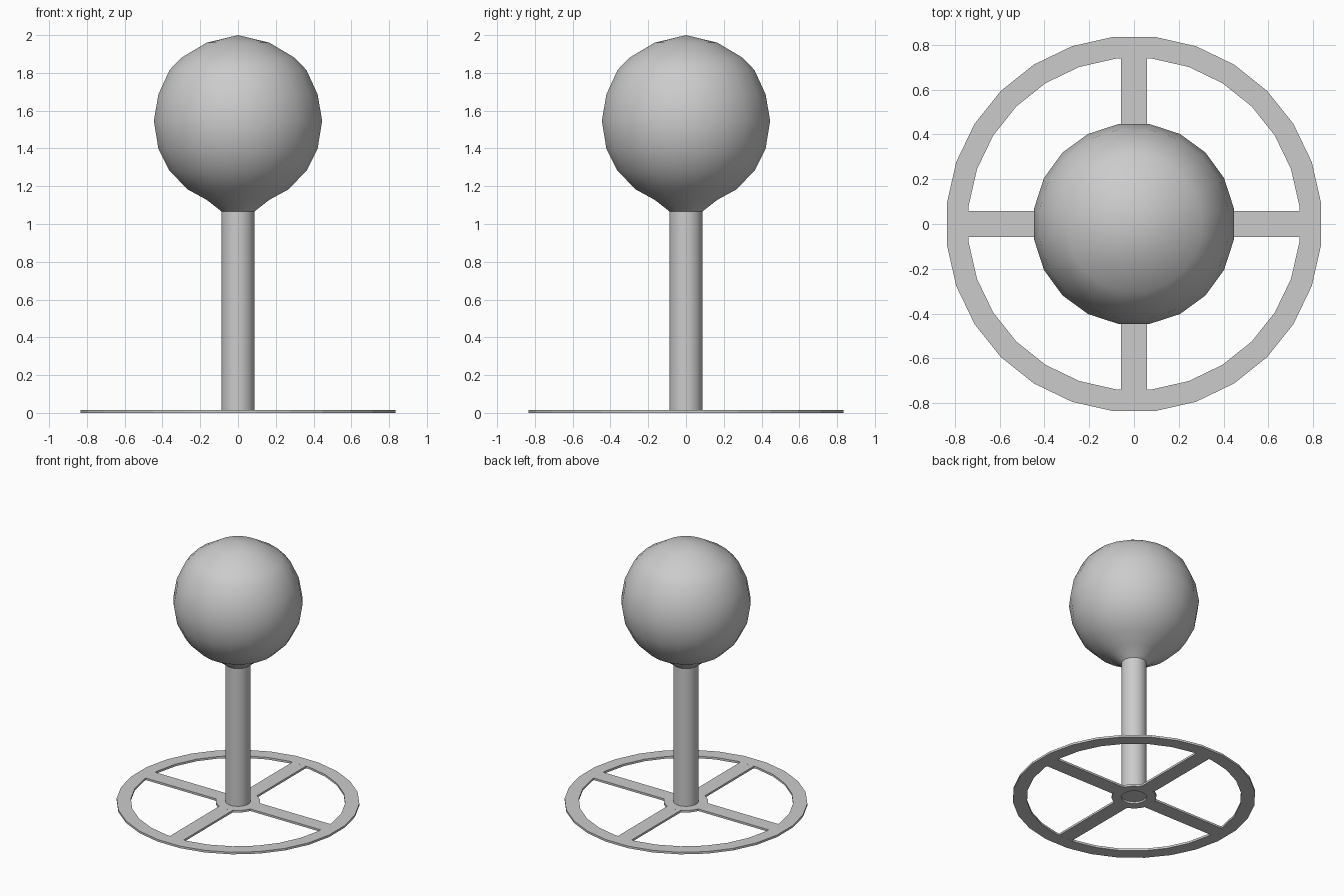
import bpy, bmesh, math
from mathutils import Matrix

cube = bpy.data.objects.get("Cube")
if cube:
    bpy.data.objects.remove(cube, do_unlink=True)

grey = bpy.data.materials.new("light_grey")
grey.use_nodes = True
COLOUR = (0.6, 0.6, 0.6, 1.0)
grey.diffuse_color = COLOUR
grey.node_tree.nodes["Principled BSDF"].inputs["Base Color"].default_value = COLOUR


def finish(name, bm, smooth_angle=None):
    bmesh.ops.remove_doubles(bm, verts=bm.verts, dist=1e-5)
    bmesh.ops.recalc_face_normals(bm, faces=bm.faces)
    mesh = bpy.data.meshes.new(name)
    bm.to_mesh(mesh)
    bm.free()
    mesh.materials.append(grey)
    obj = bpy.data.objects.new(name, mesh)
    bpy.context.collection.objects.link(obj)
    if smooth_angle:
        bpy.ops.object.select_all(action='DESELECT')
        obj.select_set(True)
        bpy.context.view_layer.objects.active = obj
        bpy.ops.object.shade_smooth_by_angle(angle=math.radians(smooth_angle))
    return obj


def lathe(name, profile, sides, closed=False, smooth_angle=None):
    """Revolve (radius, z) points, with a flat side facing each axis."""
    bm = bmesh.new()
    rings = []
    for r, z in profile:
        angles = [2 * math.pi * (i + 0.5) / sides for i in range(sides)]
        if r == 0:
            rings.append([bm.verts.new((0, 0, z))] * sides)
        else:
            rings.append([bm.verts.new((r * math.cos(a), r * math.sin(a), z)) for a in angles])
    pairs = list(zip(rings, rings[1:]))
    if closed:
        pairs.append((rings[-1], rings[0]))
    for low, high in pairs:
        for i in range(sides):
            j = (i + 1) % sides
            corners = list(dict.fromkeys((low[i], low[j], high[j], high[i])))
            bm.faces.new(corners)
    return finish(name, bm, smooth_angle)


THICK = 0.016
POLE_R = 0.088
RIM_IN = 0.742

# Flat wheel-shaped base: rim, hub with an open centre, four spokes
lathe("base_rim", [(RIM_IN, 0), (0.84, 0), (0.84, THICK), (RIM_IN, THICK)], 28, closed=True)
lathe("base_hub", [(POLE_R, 0), (0.155, 0), (0.155, THICK), (POLE_R, THICK)], 20, closed=True)

bm = bmesh.new()
start, end = 0.14, RIM_IN * math.cos(math.pi / 28)
for k in range(4):
    place = (Matrix.Rotation(k * math.pi / 2, 4, 'Z')
             @ Matrix.Translation(((start + end) / 2, 0, THICK / 2))
             @ Matrix.Diagonal((end - start, 0.115, THICK - 0.0004, 1)))
    bmesh.ops.create_cube(bm, size=1, matrix=place)
finish("base_spokes", bm)

# Upright pole, its foot resting level with the top of the hub
lathe("pole", [(0, THICK - 0.002), (POLE_R, THICK - 0.002), (POLE_R, 1.066), (0, 1.066)],
      20, smooth_angle=35)

# Round head that tapers into a short collar on the pole
head = [(POLE_R, 1.066), (0.168, 1.128), (0.268, 1.182), (0.367, 1.281), (0.427, 1.4),
        (0.451, 1.546), (0.427, 1.686), (0.367, 1.815), (0.304, 1.88), (0.168, 1.96), (0, 2)]
lathe("head", head, 20, smooth_angle=40)
